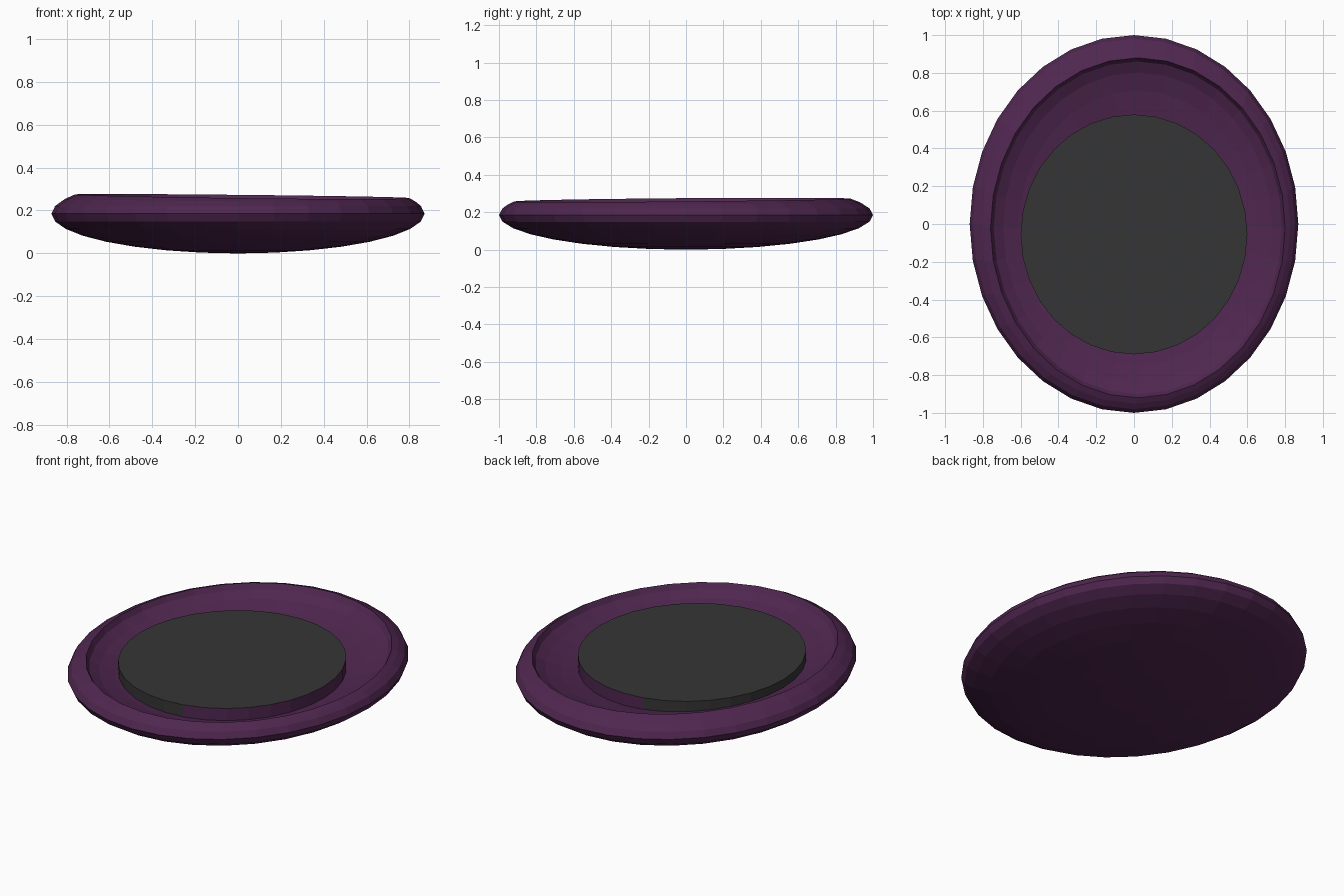
import bpy, bmesh, math

if "Cube" in bpy.data.objects:
    bpy.data.objects.remove(bpy.data.objects["Cube"])

N = 32
A, B, C = 0.87, 1.0, 0.185           # outer shell radii (centre at z = C)
CX, CY, RX, RY = 0.02, -0.02, 0.78, 0.90   # offset rim opening
RIM_Z, DEPTH = 0.265, 0.145


def material(name, rgb):
    m = bpy.data.materials.new(name)
    m.diffuse_color = (*rgb, 1)
    m.use_nodes = True
    m.node_tree.nodes["Principled BSDF"].inputs["Base Color"].default_value = m.diffuse_color
    return m


purple = material("dark purple", (0.08, 0.02, 0.08))
grey = material("charcoal grey", (0.036, 0.036, 0.036))


def ellipse(cx, cy, rx, ry, z):
    pts = []
    for i in range(N):
        a = 2 * math.pi * i / N
        x, y = cx + rx * math.cos(a), cy + ry * math.sin(a)
        pts.append((x, y, z(x, y) if callable(z) else z))
    return pts


def loft(name, rings, mats):
    """Skin a stack of rings, closing both ends."""
    bm = bmesh.new()
    loops = [[bm.verts.new(p) for p in r] for r in rings]
    for lo, hi in zip(loops, loops[1:]):
        for i in range(N):
            j = (i + 1) % N
            bm.faces.new((lo[i], lo[j], hi[j], hi[i]))
    bm.faces.new(loops[0][::-1])
    bm.faces.new(loops[-1])
    bmesh.ops.recalc_face_normals(bm, faces=bm.faces)
    me = bpy.data.meshes.new(name)
    bm.to_mesh(me)
    bm.free()
    for m in mats:
        me.materials.append(m)
    ob = bpy.data.objects.new(name, me)
    bpy.context.collection.objects.link(ob)
    return ob


def shell_top(x, y):
    return C + C * math.sqrt(max(0, 1 - (x / A) ** 2 - (y / B) ** 2))


# Dish: rounded underside, tilted rim, hollow bowl
rings = []
for k in range(-8, 2):
    lat = math.radians(max(11.25 * k, -89))
    rings.append(ellipse(0, 0, A * math.cos(lat), B * math.cos(lat), C + C * math.sin(lat)))
rim = ellipse(CX, CY, RX, RY, shell_top)
mid = [((p[0] + q[0]) / 2, (p[1] + q[1]) / 2) for p, q in zip(rings[-1], rim)]
rings.append([(x, y, shell_top(x, y)) for x, y in mid])
rings.append(rim)
for deg in (12, 24, 36, 48, 60, 72, 85):
    t, s = math.cos(math.radians(deg)), math.sin(math.radians(deg))
    rings.append([(CX + t * (x - CX), CY + t * (y - CY),
                   RIM_Z + t * (z - RIM_Z) - DEPTH * s) for x, y, z in rim])
loft("dish", rings, [purple])

# Inner disc: grey top and left wall, purple right wall
disc = loft("inner_disc", [ellipse(0, -0.055, 0.6, 0.635, z) for z in (0.11, 0.233)],
            [grey, purple])
for p in disc.data.polygons:
    ang = math.degrees(math.atan2(p.normal.y, p.normal.x))
    if abs(p.normal.z) < 0.5 and -82 < ang < 98:
        p.material_index = 1
